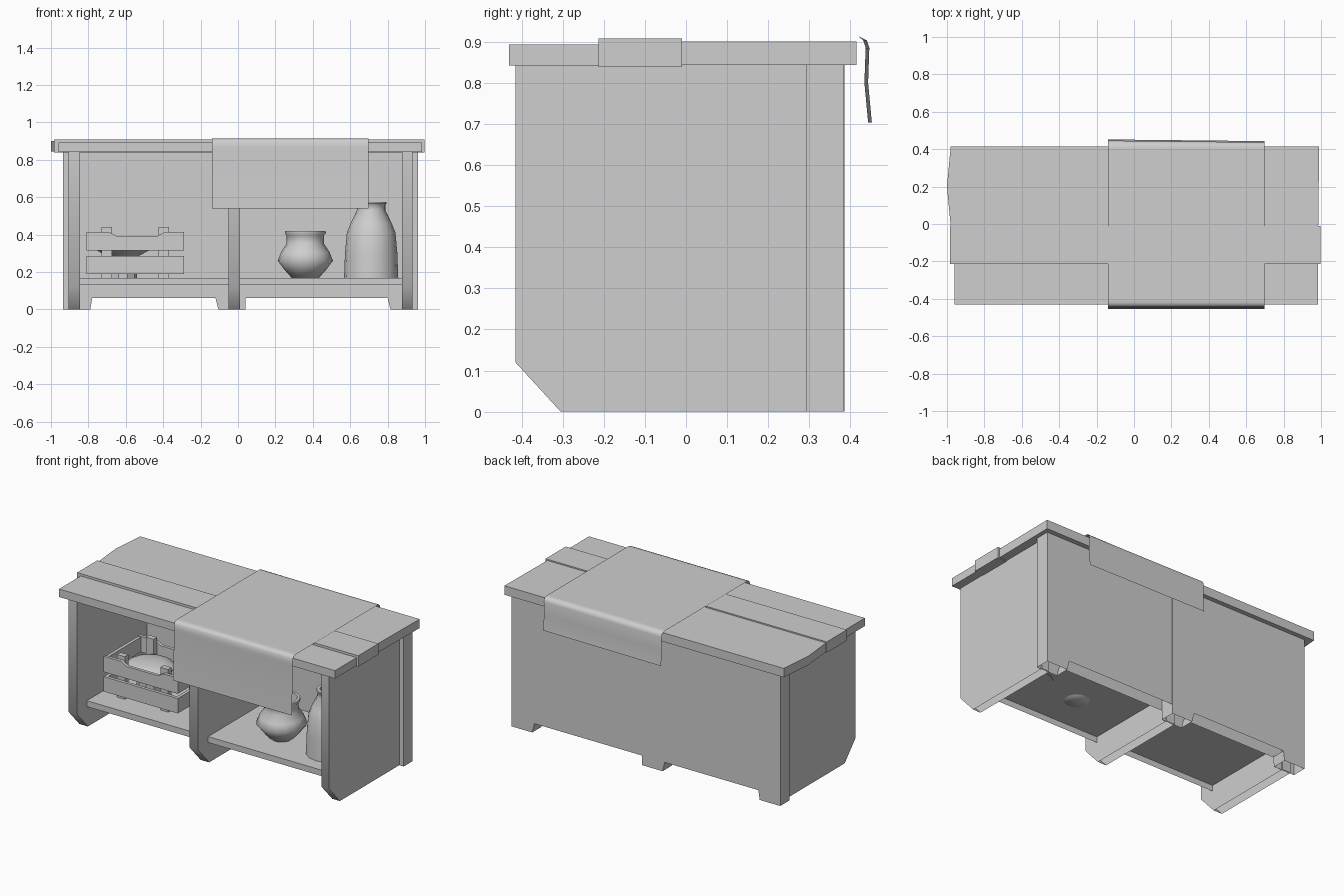
import bpy, bmesh, math

cube = bpy.data.objects.get("Cube")
if cube:
    bpy.data.objects.remove(cube, do_unlink=True)

grey = bpy.data.materials.new("plain_grey")
grey.use_nodes = True
tone = (0.62, 0.62, 0.62, 1)
grey.diffuse_color = tone
grey.node_tree.nodes["Principled BSDF"].inputs["Base Color"].default_value = tone


def finish(name, bm, smooth=None):
    mesh = bpy.data.meshes.new(name)
    bm.to_mesh(mesh)
    bm.free()
    mesh.materials.append(grey)
    obj = bpy.data.objects.new(name, mesh)
    bpy.context.collection.objects.link(obj)
    if smooth:
        bpy.ops.object.select_all(action='DESELECT')
        obj.select_set(True)
        bpy.context.view_layer.objects.active = obj
        bpy.ops.object.shade_smooth_by_angle(angle=math.radians(smooth))
    return obj


def prism(name, outline, axis, start, end, smooth=None, open_below=False):
    """Extrude a 2D outline along one axis; optionally leave the underside open."""
    place = {"x": lambda p, t: (t, p[0], p[1]),
             "y": lambda p, t: (p[0], t, p[1]),
             "z": lambda p, t: (p[0], p[1], t)}[axis]
    bm = bmesh.new()
    a = [bm.verts.new(place(p, start)) for p in outline]
    b = [bm.verts.new(place(p, end)) for p in outline]
    bm.faces.new(a)
    bm.faces.new(b[::-1])
    for i in range(len(a)):
        j = (i + 1) % len(a)
        bm.faces.new((a[i], b[i], b[j], a[j]))
    bmesh.ops.recalc_face_normals(bm, faces=bm.faces)
    if open_below:
        bm.normal_update()
        under = [f for f in bm.faces if f.normal.z < -0.95]
        bmesh.ops.delete(bm, geom=under, context='FACES')
    return finish(name, bm, smooth)


def box(name, x, y, z, open_below=False):
    corners = [(x[0], y[0]), (x[1], y[0]), (x[1], y[1]), (x[0], y[1])]
    return prism(name, corners, "z", *z, open_below=open_below)


def lathe(name, profile, x, y, sides, smooth):
    """Spin a radius/height profile into a vessel."""
    bm = bmesh.new()
    rings = []
    turn = [2 * math.pi * i / sides for i in range(sides)]
    for r, z in profile:
        rings.append([bm.verts.new((x + r * math.cos(t), y + r * math.sin(t), z)) for t in turn])
    for low, high in zip(rings, rings[1:]):
        for i in range(sides):
            j = (i + 1) % sides
            bm.faces.new((low[i], low[j], high[j], high[i]))
    bm.faces.new(rings[0][::-1])
    bm.faces.new(rings[-1])
    bmesh.ops.recalc_face_normals(bm, faces=bm.faces)
    return finish(name, bm, smooth)


SHELF = 0.168

# Upright panels with a softened front toe
panel = [(-0.415, 0.12), (-0.305, 0), (0.30, 0), (0.30, 0.843), (-0.415, 0.843)]
for name, x0, x1 in (("right_panel", -0.905, -0.845),
                     ("middle_panel", -0.05, 0.01),
                     ("left_panel", 0.878, 0.932)):
    prism(name, panel, "x", x0, x1, smooth=45, open_below=True)

# Hollow back boards with feet
prism("back_board_right", [(-0.935, 0), (-0.79, 0), (-0.78, 0.06), (-0.12, 0.06),
                           (-0.105, 0), (0.04, 0), (0.04, 0.843), (-0.935, 0.843)],
      "y", 0.293, 0.386, open_below=True)
prism("back_board_left", [(0.04, 0.06), (0.80, 0.06), (0.815, 0), (0.963, 0),
                          (0.963, 0.843), (0.04, 0.843)], "y", 0.293, 0.384, open_below=True)

# Shelves, open underneath
box("shelf_right", (-0.845, -0.05), (-0.315, 0.293), (0.13, SHELF), open_below=True)
box("shelf_left", (0.01, 0.878), (-0.315, 0.293), (0.13, SHELF), open_below=True)

# Counter planks
box("front_plank", (-0.96, 0.985), (-0.43, -0.213), (0.842, 0.893))
box("middle_plank", (-0.985, 0.997), (-0.213, -0.01), (0.839, 0.908))
prism("back_plank", [(-0.98, -0.01), (-1.0, 0.2), (-0.98, 0.415), (0.99, 0.415), (0.985, -0.01)],
      "z", 0.843, 0.9)

# Draped cloth, a single sheet with slightly uneven edges
drape = [(-0.455, 0.54), (-0.447, 0.72), (-0.446, 0.85), (-0.446, 0.87), (-0.443, 0.895),
         (-0.435, 0.908), (-0.42, 0.913), (-0.40, 0.913), (0.40, 0.913), (0.42, 0.913),
         (0.434, 0.903), (0.44, 0.885), (0.437, 0.8), (0.446, 0.704)]
bm = bmesh.new()
edges = []
for x, flare in ((-0.14, 0.006), (0.697, -0.003)):
    edges.append([bm.verts.new((x, y + (flare if y > 0.43 else 0), z)) for y, z in drape])
for i in range(len(drape) - 1):
    bm.faces.new((edges[0][i], edges[1][i], edges[1][i + 1], edges[0][i + 1]))
finish("cloth", bm, smooth=45)

# Crate
LEFT, RIGHT, FRONT, BACK, T = -0.81, -0.288, -0.195, 0.17, 0.02
dipped = [(LEFT, 0.315), (RIGHT, 0.315), (RIGHT, 0.415), (-0.39, 0.415), (-0.43, 0.393),
          (-0.65, 0.393), (-0.69, 0.415), (LEFT, 0.415)]
for side, y in (("front", FRONT), ("back", BACK - T)):
    box("crate_lower_slat_" + side, (LEFT, RIGHT), (y, y + T), (0.19, 0.285))
    prism("crate_upper_slat_" + side, dipped, "y", y, y + T)
    inner = y + T if side == "front" else y - 0.035
    for x in (-0.73, -0.425):
        box("crate_post_" + side, (x, x + 0.055), (inner, inner + 0.035), (SHELF, 0.44))
for side, x in (("right", LEFT), ("left", RIGHT - T)):
    for z in (0.19, 0.315):
        box("crate_end_slat_" + side, (x, x + T), (FRONT + T, BACK - T), (z, z + 0.095))

# Footed bowl of contents inside the crate
lathe("crate_filling", [(0.075, SHELF), (0.078, 0.283), (0.14, 0.315), (0.15, 0.335),
                        (0.13, 0.352), (0.08, 0.365), (0.02, 0.37)], -0.615, -0.01, 10, 30)

# Squat pot and tall jar, both with hollow necks, set slightly into the shelf
lathe("squat_pot", [(0.07, SHELF - 0.003), (0.11, 0.21), (0.148, 0.26), (0.13, 0.305),
                    (0.10, 0.35), (0.1, 0.395), (0.11, 0.408), (0.108, 0.42), (0.092, 0.42),
                    (0.085, 0.35)], 0.36, -0.075, 16, 75)
lathe("tall_jar", [(0.145, SHELF - 0.003), (0.14, 0.30), (0.13, 0.41), (0.11, 0.46),
                   (0.076, 0.53), (0.076, 0.56), (0.083, 0.567), (0.08, 0.574),
                   (0.062, 0.574), (0.06, 0.52)], 0.712, -0.085, 16, 60)
